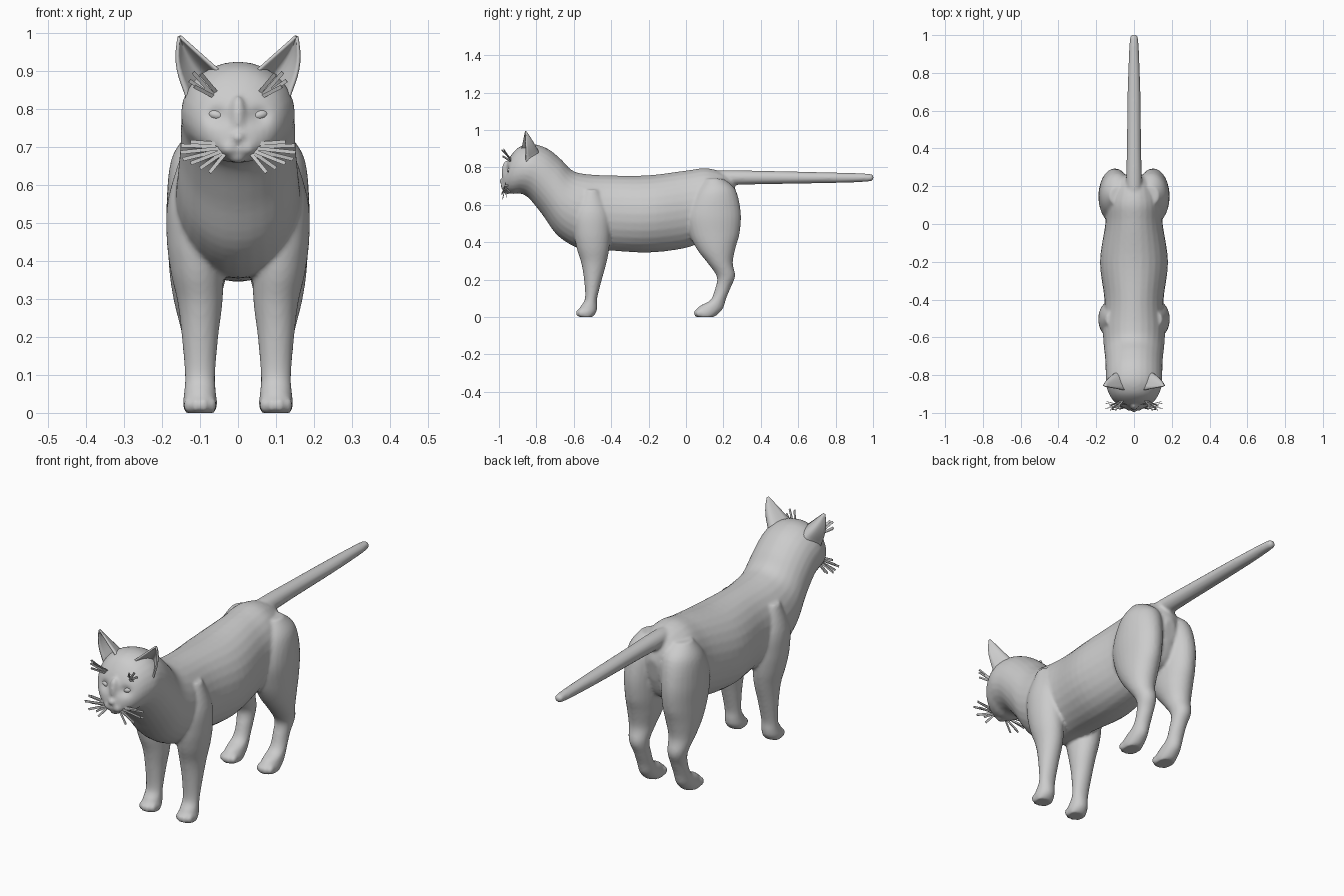
import bpy, bmesh, math
from mathutils import Vector, Matrix


def add_object(name, bm, smooth=True):
    bmesh.ops.recalc_face_normals(bm, faces=bm.faces)
    me = bpy.data.meshes.new(name)
    bm.to_mesh(me)
    bm.free()
    me.polygons.foreach_set("use_smooth", [smooth] * len(me.polygons))
    ob = bpy.data.objects.new(name, me)
    bpy.context.collection.objects.link(ob)
    return ob


def spline(rows, steps=5):
    """Catmull-Rom interpolation of section rows."""
    out, n = [], len(rows)
    for i in range(n - 1):
        a, b, c, d = rows[max(i - 1, 0)], rows[i], rows[i + 1], rows[min(i + 2, n - 1)]
        for k in range(steps):
            t = k / steps
            out.append([0.5 * (2 * q + (r - p) * t + (2 * p - 5 * q + 4 * r - s) * t * t
                               + (3 * q - p - 3 * r + s) * t ** 3)
                        for p, q, r, s in zip(a, b, c, d)])
    return out + [rows[-1]]


def loft(bm, rows, side=1, seg=28):
    """Row: y0, z0, y1, z1 (two ends of the oval in the side view), centre x, half width."""
    rings = []
    for y0, z0, y1, z1, cx, rx in spline(rows):
        ring = []
        for k in range(seg):
            a = 2 * math.pi * k / seg
            s, c = math.sin(a) / 2, math.cos(a)
            ring.append(bm.verts.new((side * (cx + rx * c), (y0 + y1) / 2 + s * (y0 - y1),
                                      (z0 + z1) / 2 + s * (z0 - z1))))
        rings.append(ring)
    for a, b in zip(rings, rings[1:]):
        for k in range(seg):
            j = (k + 1) % seg
            bm.faces.new((a[k], a[j], b[j], b[k]))
    bm.faces.new(rings[0])
    bm.faces.new(rings[-1])


def blob(bm, pos, size, tilt=0):
    m = Matrix.Translation(pos) @ Matrix.Rotation(tilt, 4, 'Y') @ Matrix.Diagonal((*size, 1))
    bmesh.ops.create_uvsphere(bm, u_segments=20, v_segments=12, radius=1, matrix=m)


# Torso, neck and head as one run of ovals
trunk = [
    (0.27, 0.66, 0.25, 0.55, 0, 0.03), (0.235, 0.75, 0.21, 0.46, 0, 0.10),
    (0.12, 0.795, 0.12, 0.42, 0, 0.145), (0.0, 0.783, 0.0, 0.37, 0, 0.152),
    (-0.2, 0.758, -0.2, 0.345, 0, 0.18), (-0.4, 0.757, -0.4, 0.355, 0, 0.157),
    (-0.54, 0.765, -0.55, 0.36, 0, 0.165), (-0.61, 0.785, -0.68, 0.43, 0, 0.16),
    (-0.67, 0.845, -0.77, 0.55, 0, 0.152), (-0.74, 0.90, -0.84, 0.635, 0, 0.15),
    (-0.82, 0.925, -0.885, 0.66, 0, 0.148), (-0.89, 0.91, -0.925, 0.658, 0, 0.128),
    (-0.935, 0.865, -0.955, 0.665, 0, 0.10), (-0.962, 0.81, -0.975, 0.675, 0, 0.064),
    (-0.98, 0.75, -0.985, 0.69, 0, 0.03)]
tail = [
    (0.1, 0.78, 0.1, 0.70, 0, 0.04), (0.22, 0.785, 0.22, 0.705, 0, 0.042),
    (0.4, 0.782, 0.4, 0.71, 0, 0.038), (0.7, 0.775, 0.7, 0.715, 0, 0.034),
    (0.9, 0.77, 0.9, 0.72, 0, 0.027), (0.985, 0.765, 0.985, 0.726, 0, 0.021),
    (1.002, 0.756, 1.002, 0.736, 0, 0.011)]
hind_leg = [
    (0.10, 0.74, 0.20, 0.74, 0.08, 0.05), (0.04, 0.66, 0.265, 0.68, 0.09, 0.085),
    (0.0, 0.55, 0.293, 0.56, 0.10, 0.088), (0.015, 0.45, 0.287, 0.45, 0.102, 0.083),
    (0.06, 0.36, 0.265, 0.37, 0.105, 0.075), (0.115, 0.29, 0.25, 0.29, 0.108, 0.06),
    (0.165, 0.215, 0.263, 0.22, 0.105, 0.045), (0.155, 0.15, 0.24, 0.16, 0.1, 0.038),
    (0.13, 0.09, 0.215, 0.10, 0.1, 0.038), (0.075, 0.06, 0.20, 0.05, 0.1, 0.042),
    (0.045, 0.025, 0.175, 0.02, 0.1, 0.044), (0.055, 0.0, 0.15, 0.0, 0.1, 0.04)]
front_leg = [
    (-0.55, 0.68, -0.46, 0.68, 0.10, 0.05), (-0.60, 0.56, -0.41, 0.56, 0.115, 0.07),
    (-0.60, 0.46, -0.405, 0.46, 0.117, 0.071), (-0.585, 0.37, -0.41, 0.37, 0.108, 0.069),
    (-0.56, 0.29, -0.425, 0.29, 0.10, 0.059), (-0.545, 0.2, -0.45, 0.2, 0.10, 0.048),
    (-0.54, 0.1, -0.475, 0.1, 0.10, 0.040), (-0.565, 0.055, -0.475, 0.055, 0.10, 0.042),
    (-0.58, 0.025, -0.48, 0.025, 0.10, 0.045), (-0.57, 0.0, -0.5, 0.0, 0.10, 0.041)]

bm = bmesh.new()
loft(bm, trunk)
loft(bm, tail)
for s in (1, -1):
    loft(bm, hind_leg, s)
    loft(bm, front_leg, s)
    # Toes
    for y in (-0.57, 0.06):
        for dx, dy in ((-0.031, 0.012), (-0.011, 0), (0.011, 0), (0.031, 0.012)):
            blob(bm, (s * (0.1 + dx), y + dy, 0.021), (0.013, 0.02, 0.02))
    # Muzzle pads
    blob(bm, (s * 0.021, -0.964, 0.698), (0.028, 0.027, 0.022))
# Nose bridge, nose and chin
blob(bm, (0, -0.962, 0.775), (0.022, 0.024, 0.06))
blob(bm, (0, -0.98, 0.726), (0.017, 0.019, 0.014))
blob(bm, (0, -0.955, 0.673), (0.024, 0.024, 0.016))
source = add_object("body_source", bm)

# Fuse the volumes into one smooth skin
mod = source.modifiers.new("fuse", 'REMESH')
mod.mode = 'VOXEL'
mod.voxel_size = 0.008
mod = source.modifiers.new("relax", 'SMOOTH')
mod.factor = 0.5
mod.iterations = 4
skin = bpy.data.meshes.new_from_object(
    source.evaluated_get(bpy.context.evaluated_depsgraph_get()))
bpy.data.objects.remove(source)

# Eye sockets pressed into the face
for v in skin.vertices:
    if v.co.y < -0.88:
        d = ((abs(v.co.x) - 0.056) / 0.026) ** 2 + ((v.co.z - 0.783) / 0.022) ** 2
        v.co.y += 0.014 * math.exp(-d)
skin.polygons.foreach_set("use_smooth", [True] * len(skin.polygons))
skin.name = "body"
bpy.context.collection.objects.link(bpy.data.objects.new("body", skin))

# Eyes and ears
for s, label in ((1, "left"), (-1, "right")):
    bm = bmesh.new()
    blob(bm, (s * 0.056, -0.932, 0.784), (0.027, 0.024, 0.016), -s * 0.25)
    add_object("eye_" + label, bm)

    bm = bmesh.new()
    inner, outer = Vector((0.055, -0.878, 0.905)), Vector((0.137, -0.855, 0.84))
    tip = Vector((0.155, -0.86, 0.994))
    grid = []
    for i in range(11):
        t = -0.12 + 1.09 * i / 10
        row = []
        for k in range(13):
            u = k / 12
            p = inner.lerp(outer, u).lerp(tip, t)
            p += Vector((0.0, 0.072, 0.018)) * math.sin(math.pi * u) * (1 - t) ** 0.9
            p.x += 0.014 * u * math.sin(math.pi * max(t, 0))
            row.append(bm.verts.new((s * p.x, p.y, p.z)))
        grid.append(row)
    for a, b in zip(grid, grid[1:]):
        for k in range(12):
            bm.faces.new((a[k], a[k + 1], b[k + 1], b[k]))
    ear = add_object("ear_" + label, bm)
    mod = ear.modifiers.new("thickness", 'SOLIDIFY')
    mod.thickness = 0.008
    mod.offset = 0


def strip(bm, p, q, width):
    """Thin flat hair from p to q, broad side facing front."""
    p, q = Vector(p), Vector(q)
    along = (q - p).normalized()
    across = along.cross(Vector((0, 1, 0))).normalized()
    deep = along.cross(across)
    m = Matrix((along * (q - p).length, across * width, deep * 0.003)).transposed().to_4x4()
    bmesh.ops.create_cube(bm, size=1, matrix=Matrix.Translation((p + q) / 2) @ m)


# Whiskers and brow hairs: root x, z, tip x, y, z
whiskers = [(0.035, 0.708, 0.125, -0.965, 0.714), (0.038, 0.702, 0.15, -0.95, 0.704),
            (0.038, 0.698, 0.152, -0.975, 0.686), (0.038, 0.694, 0.145, -0.94, 0.668),
            (0.036, 0.692, 0.125, -0.985, 0.657), (0.034, 0.69, 0.10, -0.96, 0.644),
            (0.03, 0.688, 0.075, -0.98, 0.633)]
brows = [(0.058, 0.845, 0.098, -0.985, 0.893), (0.066, 0.838, 0.118, -0.975, 0.897),
         (0.07, 0.836, 0.128, -0.965, 0.875), (0.062, 0.832, 0.115, -0.98, 0.86)]
for name, hairs, root_y in (("whiskers", whiskers, -0.968), ("brow_hairs", brows, -0.935)):
    bm = bmesh.new()
    for s in (1, -1):
        for x0, z0, x1, y1, z1 in hairs:
            strip(bm, (s * x0, root_y, z0), (s * x1, y1, z1), 0.010)
    add_object(name, bm, smooth=False)
